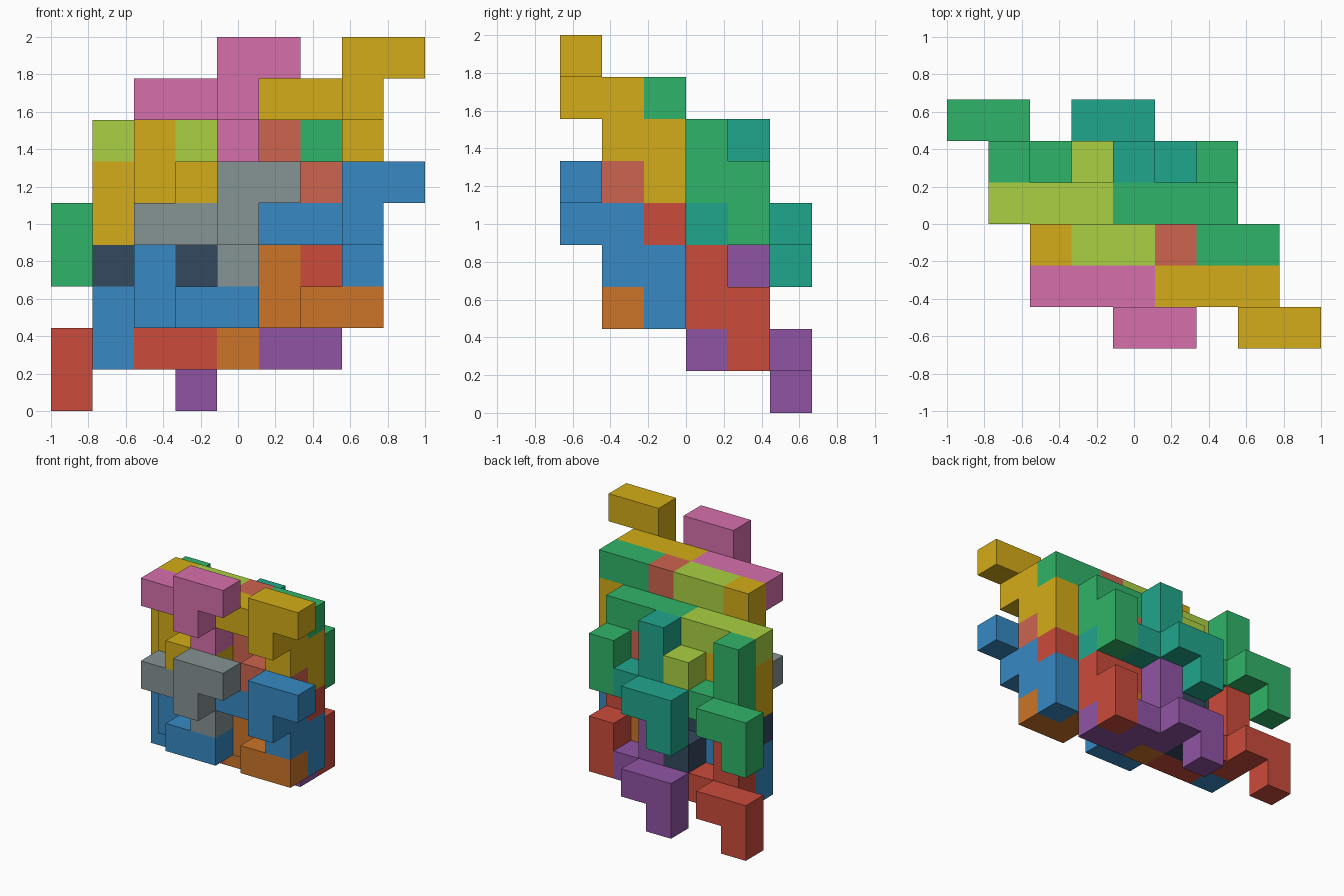
import bpy, bmesh
from mathutils import Vector

if "Cube" in bpy.data.objects:
    bpy.data.objects.remove(bpy.data.objects["Cube"])

U = 2 / 9                                # one cube cell
ORIGIN = Vector((-1.0, -3 * U, 0.0))     # corner of the 9 x 6 x 9 cell grid

STEP = {'+x': (1, 0, 0), '-x': (-1, 0, 0), '+y': (0, 1, 0),
        '-y': (0, -1, 0), '+z': (0, 0, 1), '-z': (0, 0, -1)}

# Quad corners of each cube face, counter-clockwise seen from outside
FACES = {'+x': [(1, 0, 0), (1, 1, 0), (1, 1, 1), (1, 0, 1)],
         '-x': [(0, 0, 0), (0, 0, 1), (0, 1, 1), (0, 1, 0)],
         '+y': [(0, 1, 0), (0, 1, 1), (1, 1, 1), (1, 1, 0)],
         '-y': [(0, 0, 0), (1, 0, 0), (1, 0, 1), (0, 0, 1)],
         '+z': [(0, 0, 1), (1, 0, 1), (1, 1, 1), (0, 1, 1)],
         '-z': [(0, 0, 0), (0, 1, 0), (1, 1, 0), (1, 0, 0)]}

# One nine-cell piece: three arms walking out from a centre cell,
# and the same piece turned half a turn about a diagonal
SHAPE = ['-x -x', '-y +z +x', '-z +y -z']
TURNED = ['+z +z', '+y -x -z', '+x -y +x']


def add(a, b):
    return tuple(p + q for p, q in zip(a, b))


def piece_cells(centre, arms):
    cells = {centre}
    for arm in arms:
        c = centre
        for s in arm.split():
            c = add(c, STEP[s])
            cells.add(c)
    return cells


def linear(c):
    c /= 255
    return c / 12.92 if c <= 0.04045 else ((c + 0.055) / 1.055) ** 2.4


def material(name):
    mat = bpy.data.materials.get(name)
    if not mat:
        mat = bpy.data.materials.new(name)
        mat.diffuse_color = [linear(c) for c in COLOURS[name]] + [1]
        mat.use_nodes = True
        mat.node_tree.nodes["Principled BSDF"].inputs["Base Color"].default_value = mat.diffuse_color
    return mat


def build_piece(name, cells, colour):
    bm = bmesh.new()
    verts = {}
    for c in sorted(cells):
        for d, corners in FACES.items():
            if add(c, STEP[d]) in cells:
                continue
            quad = []
            for k in corners:
                p = add(c, k)
                if p not in verts:
                    verts[p] = bm.verts.new(ORIGIN + Vector(p) * U)
                quad.append(verts[p])
            bm.faces.new(quad)
    # merge the coplanar cell faces
    bmesh.ops.dissolve_limit(bm, angle_limit=0.01, verts=bm.verts, edges=bm.edges)
    me = bpy.data.meshes.new(name)
    bm.to_mesh(me)
    bm.free()
    me.materials.append(material(colour))
    bpy.context.collection.objects.link(bpy.data.objects.new(name, me))


COLOURS = {'pink': (214, 112, 172), 'gold': (212, 172, 24), 'grey': (134, 147, 148),
           'blue': (55, 138, 196), 'salmon': (205, 100, 80), 'orange': (204, 116, 40),
           'lime': (170, 208, 66), 'green': (48, 180, 104), 'dark': (52, 72, 94),
           'red': (203, 75, 60), 'teal': (32, 166, 140), 'purple': (144, 84, 164)}

# Four interlocking layers from front to back; colours run
# upper left, upper right, lower left, lower right
LAYERS = [('front', (4, 1, 7), SHAPE, 'pink gold grey blue'),
          ('mid_front', (2, 2, 5), TURNED, 'gold salmon blue orange'),
          ('mid_back', (3, 3, 6), SHAPE, 'lime green dark red'),
          ('back', (1, 4, 4), TURNED, 'green teal red purple')]
SPOTS = [('upper_left', (0, 0, 0)), ('upper_right', (3, 0, 0)),
         ('lower_left', (0, 0, -3)), ('lower_right', (3, 0, -3))]

for layer, centre, arms, colours in LAYERS:
    for (spot, shift), colour in zip(SPOTS, colours.split()):
        build_piece(f'{layer}_{spot}_piece', piece_cells(add(centre, shift), arms), colour)
